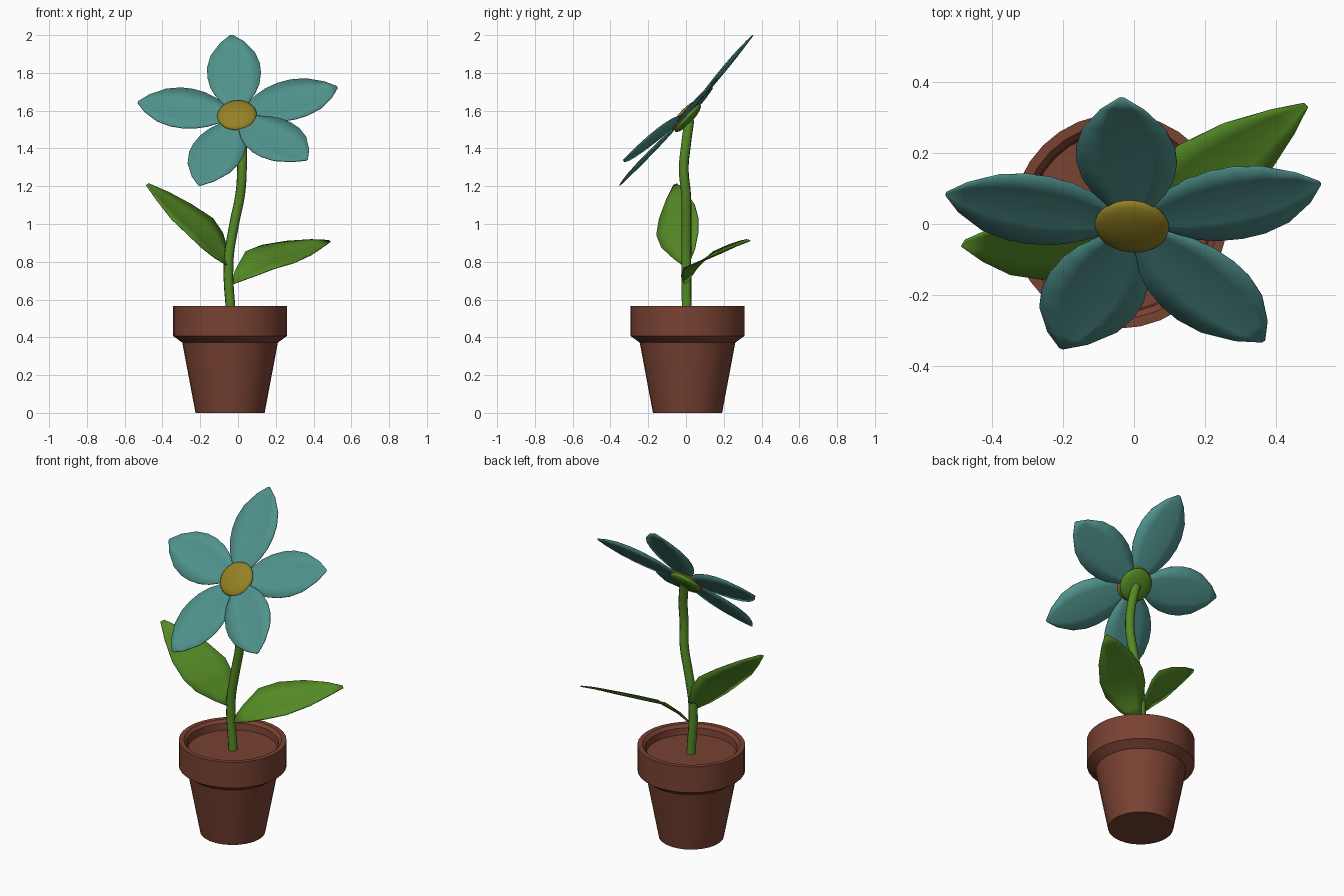
import bpy, bmesh, math
from mathutils import Vector, Matrix

if "Cube" in bpy.data.objects:
    bpy.data.objects.remove(bpy.data.objects["Cube"])


def material(name, rgb):
    m = bpy.data.materials.new(name)
    m.diffuse_color = (*rgb, 1)
    m.use_nodes = True
    m.node_tree.nodes["Principled BSDF"].inputs["Base Color"].default_value = m.diffuse_color
    return m


TEAL = material("petal teal", (0.080, 0.290, 0.265))
GOLD = material("centre gold", (0.300, 0.220, 0.017))
GREEN = material("leaf green", (0.089, 0.252, 0.018))
CLAY = material("pot clay", (0.190, 0.054, 0.032))


def finish(name, bm, mat, angle=35):
    bmesh.ops.recalc_face_normals(bm, faces=bm.faces)
    me = bpy.data.meshes.new(name)
    bm.to_mesh(me)
    bm.free()
    me.materials.append(mat)
    ob = bpy.data.objects.new(name, me)
    bpy.context.collection.objects.link(ob)
    bpy.ops.object.select_all(action='DESELECT')
    bpy.context.view_layer.objects.active = ob
    ob.select_set(True)
    bpy.ops.object.shade_smooth_by_angle(angle=math.radians(angle))
    return ob


def blade(name, stations, side, mat, dip, thick=0.006):
    """Thin leaf: stations are (midpoint, half width), side is the width direction."""
    bm = bmesh.new()
    side = Vector(side).normalized()
    along = Vector(stations[-1][0]) - Vector(stations[0][0])
    up = side.cross(along).normalized()
    if up.z < 0:
        up = -up
    rows = []
    for mid, w in stations:
        rows.append([bm.verts.new(Vector(mid) + side * w * s + up * dip * w * (s * s - 0.5))
                     for s in (-1, -0.5, 0, 0.5, 1)])
    for a, b in zip(rows, rows[1:]):
        for i in range(4):
            bm.faces.new((a[i], a[i + 1], b[i + 1], b[i]))
    ob = finish(name, bm, mat)
    sol = ob.modifiers.new("thickness", 'SOLIDIFY')
    sol.thickness = thick
    sol.offset = 0
    return ob


# Pot: turned profile with rim and sunken soil
bm = bmesh.new()
profile = [(0, 0), (0.183, 0), (0.253, 0.372), (0.3025, 0.408), (0.3025, 0.567),
           (0.275, 0.567), (0.258, 0.55), (0.253, 0.51), (0, 0.51)]
vs = [bm.verts.new((r, 0, z)) for r, z in profile]
edges = [bm.edges.new(p) for p in zip(vs, vs[1:])]
bmesh.ops.spin(bm, geom=vs + edges, axis=(0, 0, 1), cent=(0, 0, 0),
               angle=math.tau, steps=32)
bmesh.ops.remove_doubles(bm, verts=bm.verts, dist=1e-4)
bmesh.ops.translate(bm, verts=bm.verts, vec=(-0.042, 0.008, 0))
finish("pot", bm, CLAY)

# Stem: bent tube
path = [(-0.036, 0.004, 0.50), (-0.05, 0.002, 0.80), (-0.02, 0.003, 1.0),
        (0.012, 0.0, 1.16), (0.021, -0.012, 1.29), (0.02, 0.0, 1.42), (0.0, 0.018, 1.55)]
cu = bpy.data.curves.new("stem", 'CURVE')
cu.dimensions = '3D'
cu.bevel_depth = 0.026
cu.bevel_resolution = 3
cu.resolution_u = 4
cu.use_fill_caps = True
sp = cu.splines.new('BEZIER')
sp.bezier_points.add(len(path) - 1)
for bp, co in zip(sp.bezier_points, path):
    bp.co = co
    bp.handle_left_type = bp.handle_right_type = 'AUTO'
cu.materials.append(GREEN)
bpy.context.collection.objects.link(bpy.data.objects.new("stem", cu))

# Two leaves
blade("right_leaf", [((-0.03, 0, 0.69), 0.015), ((0.04, 0.02, 0.745), 0.068),
                     ((0.12, 0.07, 0.805), 0.12), ((0.21, 0.14, 0.835), 0.128),
                     ((0.32, 0.22, 0.868), 0.10), ((0.42, 0.29, 0.897), 0.05),
                     ((0.485, 0.335, 0.91), 0.008)],
      (0.66, -0.65, -0.36), GREEN, 0.1)
blade("left_leaf", [((-0.04, 0, 0.78), 0.015), ((-0.09, -0.01, 0.84), 0.07),
                    ((-0.14, -0.03, 0.91), 0.118), ((-0.20, -0.042, 0.98), 0.135),
                    ((-0.30, -0.045, 1.06), 0.115), ((-0.40, -0.05, 1.145), 0.065),
                    ((-0.48, -0.055, 1.21), 0.012)],
      (0.47, 0.82, 0.33), GREEN, 0.1)

# Flower head: five petals around a tilted axis
centre = Vector((-0.005, 0.0, 1.57))
axis = Vector((-0.07, -0.73, 0.68)).normalized()
tips = [(-0.035, 0.355, 2.0), (0.525, 0.115, 1.725), (0.365, -0.33, 1.34),
        (-0.205, -0.35, 1.205), (-0.53, 0.085, 1.645)]
outline = [(0.04, 0.03), (0.15, 0.065), (0.26, 0.105), (0.37, 0.13), (0.5, 0.142),
           (0.62, 0.14), (0.76, 0.118), (0.91, 0.062), (1.0, 0.006)]
for i, tip in enumerate(tips):
    d = Vector(tip) - centre
    blade(f"petal_{i + 1}", [(centre + d * t, w) for t, w in outline],
          axis.cross(d), TEAL, 0.08, 0.005)


# Golden centre and green cup behind it
def button(name, radius, half, offset, mat):
    bm = bmesh.new()
    rot = axis.to_track_quat('Z', 'Y').to_matrix().to_4x4()
    m = Matrix.Translation(centre + axis * offset) @ rot @ Matrix.Diagonal((radius, radius, half, 1))
    bmesh.ops.create_uvsphere(bm, u_segments=24, v_segments=12, radius=1, matrix=m)
    finish(name, bm, mat, 60)


button("flower_centre", 0.105, 0.028, 0.008, GOLD)
button("flower_cup", 0.098, 0.026, -0.014, GREEN)
